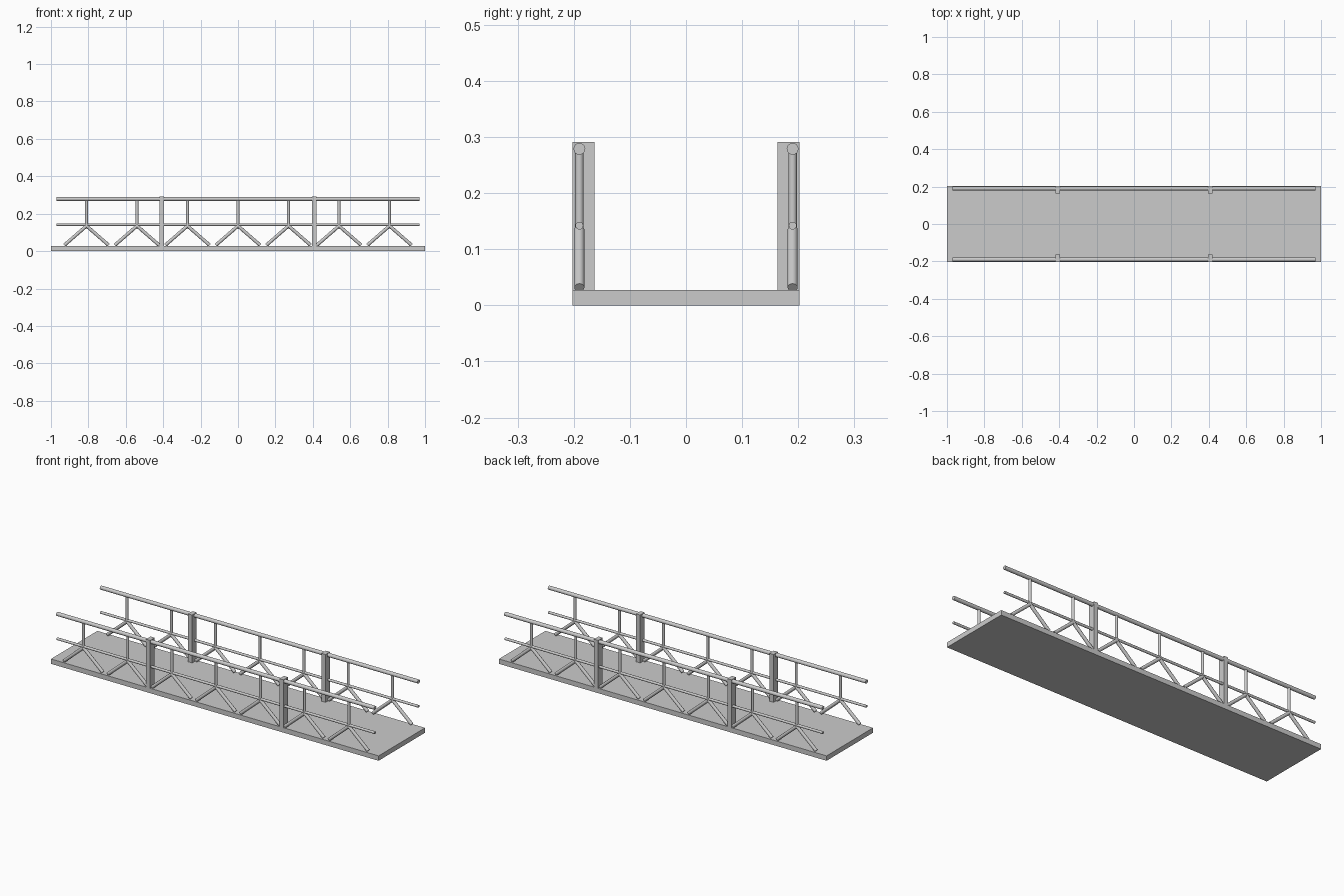
import bpy
from mathutils import Vector

if "Cube" in bpy.data.objects:
    bpy.data.objects.remove(bpy.data.objects["Cube"])

RAIL_Y = 0.19
DECK_TOP = 0.027
MID_Z = 0.142
TOP_Z = 0.279


def box(name, centre, size):
    bpy.ops.mesh.primitive_cube_add(size=1, location=centre)
    ob = bpy.context.object
    ob.name = name
    ob.scale = size
    bpy.ops.object.transform_apply(location=False, rotation=False, scale=True)
    return ob


def rod(name, a, b, radius):
    a, b = Vector(a), Vector(b)
    d = b - a
    bpy.ops.mesh.primitive_cylinder_add(vertices=16, radius=radius, depth=d.length,
                                        location=(a + b) / 2)
    ob = bpy.context.object
    ob.name = name
    ob.rotation_euler = d.to_track_quat('Z', 'Y').to_euler()
    bpy.ops.object.shade_smooth_by_angle()
    return ob


# Walkway slab
box("deck", (0, 0, DECK_TOP / 2), (2, 0.405, DECK_TOP))

for side, s in (("front", -1), ("back", 1)):
    y = s * RAIL_Y

    # Long handrails
    rod(f"{side}_top_rail", (-0.97, y, TOP_Z), (0.97, y, TOP_Z), 0.0105)
    rod(f"{side}_middle_rail", (-0.97, y, MID_Z), (0.97, y, MID_Z), 0.007)

    # Square-cut main posts
    for x in (-0.407, 0.407):
        box(f"{side}_post", (x, s * 0.183, (DECK_TOP + 0.291) / 2),
            (0.025, 0.039, 0.291 - DECK_TOP))

    # Inverted Y braces
    for i in range(-3, 4):
        x = i * 0.27
        rod(f"{side}_upright", (x, y, MID_Z - 0.004), (x, y, TOP_Z), 0.0075)
        for k in (-1, 1):
            rod(f"{side}_diagonal", (x, y, 0.135), (x + k * 0.118, y, 0.032), 0.009)
